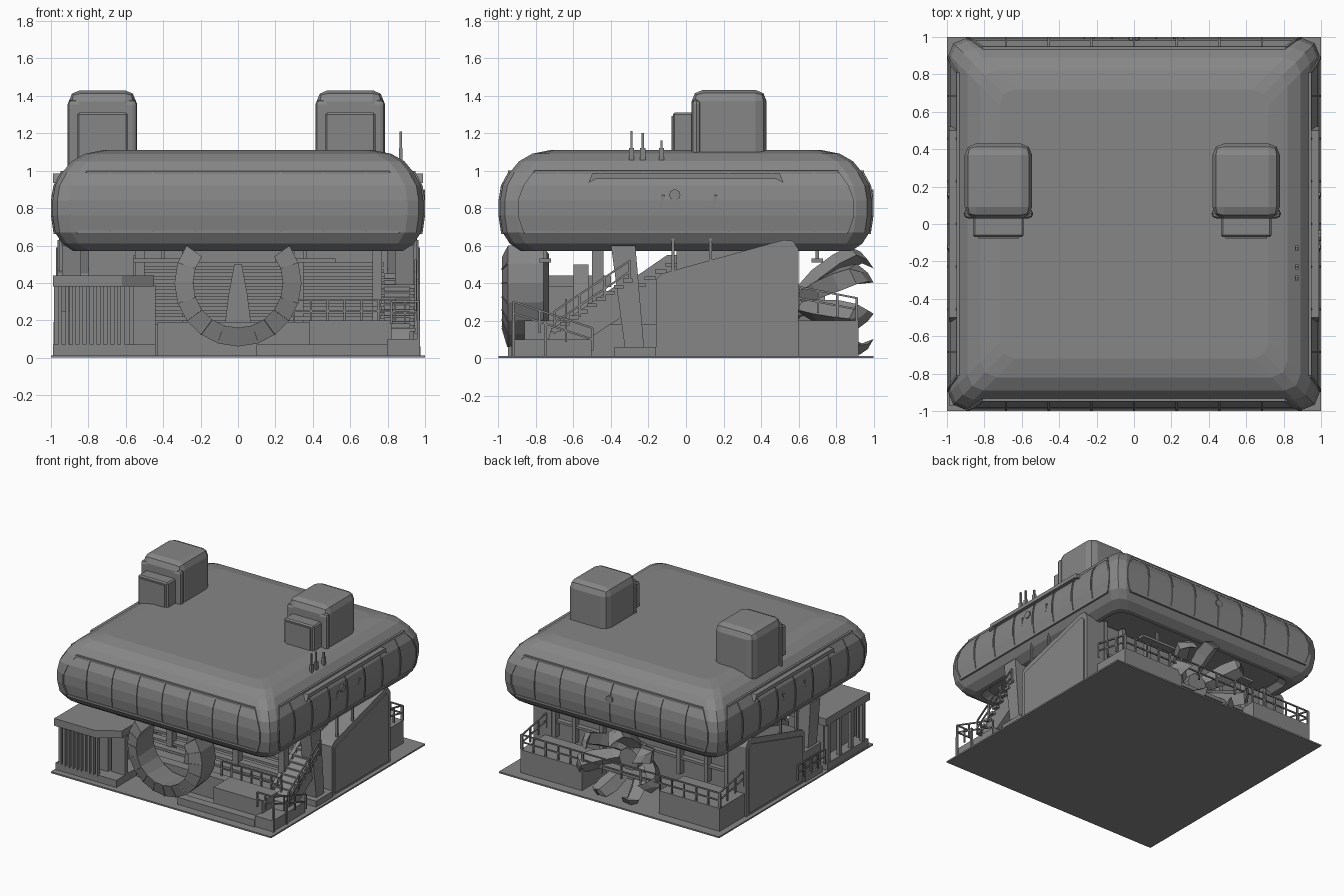
import bpy, bmesh, math
from mathutils import Vector

if "Cube" in bpy.data.objects:
    bpy.data.objects.remove(bpy.data.objects["Cube"])

# One dark grey for the whole model
GREY = bpy.data.materials.new("dark_grey")
GREY.diffuse_color = (.24, .24, .24, 1)
GREY.use_nodes = True
GREY.node_tree.nodes["Principled BSDF"].inputs["Base Color"].default_value = GREY.diffuse_color


def finish(name, bm):
    bmesh.ops.recalc_face_normals(bm, faces=bm.faces)
    me = bpy.data.meshes.new(name)
    bm.to_mesh(me)
    bm.free()
    me.materials.append(GREY)
    ob = bpy.data.objects.new(name, me)
    bpy.context.collection.objects.link(ob)
    return ob


def loft(name, rings):
    """Skin a list of equal-length closed rings and cap both ends."""
    bm = bmesh.new()
    vs = [[bm.verts.new(p) for p in r] for r in rings]
    n = len(rings[0])
    for a, b in zip(vs, vs[1:]):
        for i in range(n):
            j = (i + 1) % n
            bm.faces.new((a[i], a[j], b[j], b[i]))
    bm.faces.new(vs[0][::-1])
    bm.faces.new(vs[-1])
    return finish(name, bm)


def box(name, x0, x1, y0, y1, z0, z1, bevel=0, seg=2):
    ob = loft(name, [[(x0, y0, z), (x1, y0, z), (x1, y1, z), (x0, y1, z)] for z in (z0, z1)])
    if bevel:
        m = ob.modifiers.new("bevel", "BEVEL")
        m.width, m.segments = bevel, seg
    return ob


def slab(name, pts, x0, x1):
    """Extrude a (y, z) outline along x."""
    return loft(name, [[(x, y, z) for y, z in pts] for x in (x0, x1)])


def bar(name, p, q, r=.006):
    p, q = Vector(p), Vector(q)
    d = (q - p).normalized()
    s = d.cross(Vector((0, 0, 1)) if abs(d.z) < .9 else Vector((1, 0, 0))).normalized()
    t = d.cross(s)
    return loft(name, [[c + s * r + t * r, c - s * r + t * r, c - s * r - t * r, c + s * r - t * r] for c in (p, q)])


def railing(name, p, q, posts, h=.12):
    p, q = Vector(p), Vector(q)
    for k in (.5, 1):
        up = Vector((0, 0, h * k))
        bar(name + "_rail", p + up, q + up, .005)
    for i in range(posts + 1):
        c = p.lerp(q, i / posts)
        bar(name + "_post", c, c + Vector((0, 0, h)))


# Upper body: stacked rounded-square rings
PROFILE = [(.2, .61), (.16, .57), (.12, .57), (.06, .61), (.022, .67), (.009, .76), (.009, .84),
           (.022, .92), (.06, .99), (.11, 1.05), (.18, 1.09), (.28, 1.11)]


def plan_ring(inset, z, r=.085, seg=2):
    pts, h = [], 1 - inset - r
    for k in range(4):
        cx, cy = [(h, h), (-h, h), (-h, -h), (h, -h)][k]
        for i in range(seg + 1):
            a = math.pi / 2 * (k + i / seg)
            pts.append((cx + r * math.cos(a), cy + r * math.sin(a), z))
    return pts


loft("upper_body", [plan_ring(*p) for p in PROFILE])

# Window bands, frames and mullions wrapped on all four sides
BAND = PROFILE[4:9]
HALF = [.86, .89, .89, .86, .81]


def place(side, u, out, z):
    c, s = [(1, 0), (0, 1), (-1, 0), (0, -1)][side]
    return (u * c + out * s, u * s - out * c, z)


def strip(name, side, left, right, off):
    loft(name, [[place(side, l, 1 - i - .03, z), place(side, r, 1 - i - .03, z),
                 place(side, r, 1 - i + off, z), place(side, l, 1 - i + off, z)]
                for (i, z), l, r in zip(BAND, left, right)])


for side in range(4):
    strip("window_band", side, [-h for h in HALF], HALF, .002)
    for k in range(-3, 4):
        strip("window_mullion", side, [k * .228 - .006] * 5, [k * .228 + .006] * 5, .009)
    for s in (-1, 1):
        a, b = [s * h - .007 for h in HALF], [s * h + .007 for h in HALF]
        strip("window_frame_end", side, a, b, .008)
    for h, (i, z) in ((HALF[0], BAND[0]), (HALF[-1], BAND[-1])):
        bar("window_frame_edge", place(side, -h, 1 - i, z), place(side, h, 1 - i, z), .009)

# Side ledges and small hooks
for s in (-1, 1):
    slab("side_ledge", [(-.52, .935), (-.50, .985), (.50, .985), (.52, .935), (.48, .955), (-.48, .955)],
         s * .9, s * .99)
    for y in (-.14, .14):
        bar("side_hook", (s * .985, y, .80), (s * .99, y + .02, .87), .008)


def disc(name, c, ax, r, depth):
    rings = []
    for d in (-depth, depth):
        ring = []
        for i in range(10):
            a = i * math.tau / 10
            u, v = r * math.cos(a), r * math.sin(a)
            ring.append((c[0] + d, c[1] + u, c[2] + v) if ax == 'x' else (c[0] + u, c[1] + d, c[2] + v))
        rings.append(ring)
    loft(name, rings)


disc("porthole_right", (.98, -.06, .87), 'x', .03, .02)
disc("porthole_back", (0, .98, .87), 'y', .03, .02)

# Roof towers with front boxes
for x0, x1 in ((-.905, -.545), (.42, .78)):
    box("roof_tower", x0, x1, .03, .43, 1.0, 1.43, .06, 2)
    box("tower_collar", x0 - .006, x1 + .006, .03, .08, 1.0, 1.38, .025, 2)
    box("tower_front_box", x0 + .045, x1 - .045, -.07, .06, 1.04, 1.31, .01, 1)
    box("tower_front_panel", x0 + .07, x1 - .07, -.078, -.06, 1.06, 1.29)

# Antennas on the right roof edge
for y, top in ((-.29, 1.21), (-.23, 1.2), (-.13, 1.16)):
    bar("antenna", (.87, y, 1.02), (.87, y, top))
    box("antenna_foot", .86, .88, y - .014, y + .014, 1.03, 1.12)

# Ground plate, inner core and stepped terrace
box("ground_plate", -1, 1, -1, 1, 0, .012)
box("core_block", -.8, .8, -.05, .55, .01, .6)
box("front_terrace", -.5, .8, -.62, -.05, .01, .18)
for i in range(9):
    z, y = .2 + i * .036, -.55 + i * .055
    box("terrace_louver", -.55, .78, y, y + .06, z, z + .02)
for x in (-.56, .72):
    slab("terrace_stringer", [(-.62, .18), (-.55, .24), (-.1, .55), (-.05, .55), (-.05, .18)], x, x + .03)
for x in (-.55, -.3, .3, .72):
    box("front_column", x, x + .05, -.5, -.44, .01, .6)
loft("centre_pylon", [[(-w, -.6, z), (w, -.6, z), (w, -.52, z), (-w, -.52, z)]
                      for w, z in ((.07, .18), (.05, .34), (.02, .5))])
for x in (-.4, .36):
    for y in (-.75, -.3, .7):
        box("ceiling_fixture", x - .16, x + .16, y - .03, y + .03, .51, .53)
        bar("fixture_hanger", (x, y, .52), (x, y, .62), .01)
box("front_planter", .38, .82, -.86, -.64, .01, .2)
box("front_low_wall", -.43, .38, -.70, -.62, .01, .19)
box("front_kerb", .1, .8, -.93, -.86, .01, .07)
railing("front_railing", (.3, -.64, .19), (.84, -.64, .19), 6)

# Segmented open ring at the front
rings = []
for i in range(15):
    a = math.radians(144 + 252 * i / 14)
    c, s = math.cos(a), math.sin(a)
    rings.append([(r * c, y, .4 + r * s) for r, y in ((.24, -.98), (.34, -.95), (.33, -.76), (.26, -.73))])
loft("front_ring", rings)
for r in rings[1:-1]:
    bar("ring_joint", r[0], r[1], .004)

# Front left pavilion
roof = [(-.99, -.97), (-.62, -.97), (-.45, -.86), (-.45, -.4), (-.99, -.4)]
loft("pavilion_roof", [[(x, y, z) for x, y in roof] for z in (.38, .44)])
box("pavilion_plinth", -.99, -.44, -.95, -.42, .01, .07)
box("pavilion_core", -.9, -.58, -.86, -.5, .05, .4)
for i in range(10):
    x = -.96 + i * .037
    box("pavilion_slat", x, x + .02, -.955, -.92, .06, .39)
for y in (-.9, -.75, -.6, -.45):
    box("pavilion_side_post", -.985, -.955, y - .015, y + .015, .06, .39)
box("pavilion_wing_wall", -.56, -.44, -.84, -.8, .01, .39)
railing("pavilion_railing", (-.98, -.4, .07), (-.98, -.05, .07), 4)

# Side walls with sloping tops
WALL = [(-.16, .01), (-.16, .42), (-.13, .45), (.52, .63), (.57, .625), (.6, .58), (.6, .01)]
INNER = [(-.13, .03), (-.13, .40), (.54, .59), (.57, .56), (.57, .03)]
for s in (-1, 1):
    slab("side_wall", WALL, s * .8, s * .965)
    slab("side_wall_panel", INNER, s * .95, s * .972)
    slab("leaning_buttress", [(-.40, .60), (-.27, .60), (-.22, .01), (-.32, .01)], s * .84, s * .94)
    for y in (-.07, .13):
        bar("wall_tie", (s * .95, y, .40), (s * .95, y, .64), .008)
    box("side_wall_base", s * .8, s * .975, -.38, -.16, .01, .06)
slab("left_low_wall", [(-.38, .01), (-.38, .25), (-.16, .25), (-.16, .01)], -.96, -.9)

# Right side stair with rails
slab("stair_flight", [(-.75, .05), (-.72, .15), (-.28, .45), (-.28, .26), (-.6, .05)], .78, .92)
for i in range(9):
    y, z = -.72 + i * .048, .14 + i * .033
    box("stair_tread", .76, .95, y, y + .05, z, z + .02)
railing("stair_railing", (.95, -.7, .13), (.95, -.3, .4), 3)
box("stair_landing", .8, .96, -.92, -.5, .01, .1)
railing("landing_railing", (.965, -.92, .18), (.965, -.5, .04), 3)
railing("corner_railing", (.82, -.92, .18), (.965, -.92, .18), 2)
for y in (-.92, -.75):
    bar("landing_leg", (.965, y, .01), (.965, y, .2), .008)

# Back terraces, windows and railings
for x0, x1 in ((-.95, -.4), (.3, .86)):
    box("back_terrace", x0, x1, .6, .92, .01, .2)
    railing("back_railing", (x0, .91, .2), (x1, .91, .2), 5)
box("back_bridge", -.4, .3, .72, .8, .17, .2)
railing("bridge_railing", (-.4, .91, .2), (.3, .91, .2), 4)
for x in (-.94, .85):
    railing("back_side_railing", (x, .6, .26), (x, .91, .2), 3)
for s in (-1, 1):
    for x in (.35, .6, .78):
        box("back_window_post", s * x - .015, s * x + .015, .55, .6, .2, .6)
box("back_window_sill", -.8, .8, .55, .59, .32, .34)

# Curling petal sculpture at the back
for k in range(7):
    a = math.radians(90 + 360 / 7 * k)
    c, s = math.cos(a), math.sin(a)
    rings = []
    for r, w, y in ((.06, .05, .64), (.16, .065, .72), (.25, .08, .83), (.3, .07, .92), (.27, .03, .98)):
        px, pz = r * 1.15 * c, .28 + r * .9 * s
        rings.append([(px - u * s + v * c, yy, max(.015, pz + u * c + v * s))
                      for u, yy, v in ((-w, y - .01, 0), (0, y - .05, .045), (w, y - .01, 0), (0, y + .02, -.045))])
    loft("petal", rings)
disc("petal_hub", (0, .66, .28), 'y', .09, .08)
